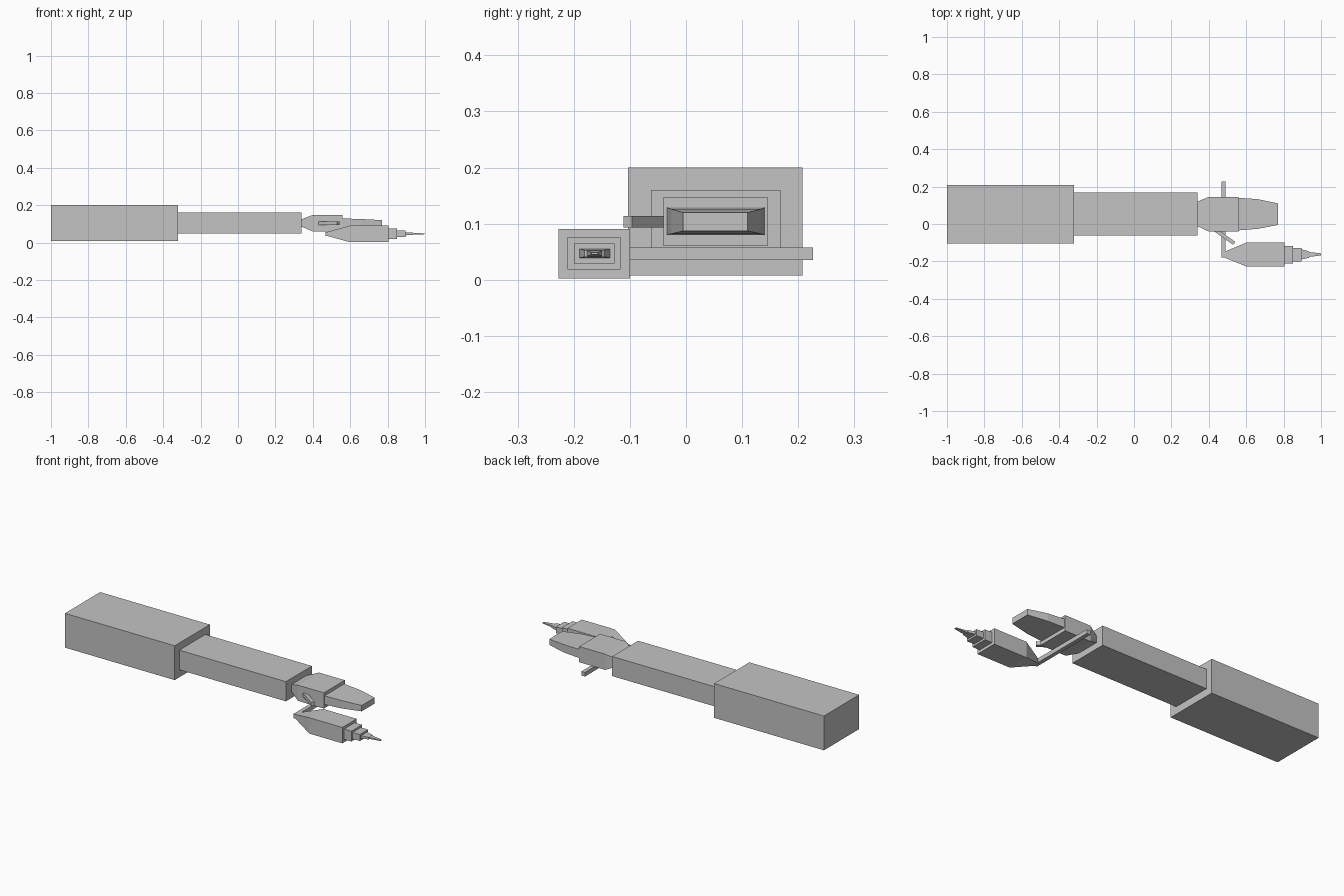
import bpy, bmesh

if "Cube" in bpy.data.objects:
    bpy.data.objects.remove(bpy.data.objects["Cube"])

grey = bpy.data.materials.new("light_grey")
grey.diffuse_color = (0.55, 0.55, 0.55, 1)
grey.use_nodes = True
grey.node_tree.nodes["Principled BSDF"].inputs["Base Color"].default_value = grey.diffuse_color


def loft(name, sections):
    """Closed solid through rectangular sections (x, y0, y1, z0, z1)."""
    bm = bmesh.new()
    rings = [[bm.verts.new(p) for p in
              ((x, y0, z0), (x, y1, z0), (x, y1, z1), (x, y0, z1))]
             for x, y0, y1, z0, z1 in sections]
    for a, b in zip(rings, rings[1:]):
        for i in range(4):
            j = (i + 1) % 4
            bm.faces.new((a[i], a[j], b[j], b[i]))
    bm.faces.new(rings[0][::-1])
    bm.faces.new(rings[-1])
    bmesh.ops.recalc_face_normals(bm, faces=bm.faces)
    finish(name, bm)


def prism(name, outline, z0, z1):
    """Flat outline in plan, extruded upward."""
    bm = bmesh.new()
    face = bm.faces.new([bm.verts.new((x, y, z0)) for x, y in outline])
    new = bmesh.ops.extrude_face_region(bm, geom=[face])["geom"]
    verts = [v for v in new if isinstance(v, bmesh.types.BMVert)]
    bmesh.ops.translate(bm, verts=verts, vec=(0, 0, z1 - z0))
    bmesh.ops.recalc_face_normals(bm, faces=bm.faces)
    finish(name, bm)


def finish(name, bm):
    mesh = bpy.data.meshes.new(name)
    bm.to_mesh(mesh)
    bm.free()
    mesh.materials.append(grey)
    bpy.context.collection.objects.link(bpy.data.objects.new(name, mesh))


def box(name, x0, x1, *yz):
    loft(name, [(x0, *yz), (x1, *yz)])


# Main body
box("rear_hull", -1.0, -0.32, -0.103, 0.208, 0.008, 0.20)
box("middle_hull", -0.32, 0.34, -0.062, 0.168, 0.05, 0.16)

# Neck with a tapered rear end, then the narrowing nose
loft("neck", [(0.34, -0.012, 0.12, 0.085, 0.125),
              (0.40, -0.04, 0.145, 0.06, 0.148),
              (0.56, -0.04, 0.145, 0.06, 0.148)])
loft("nose", [(0.56, -0.034, 0.14, 0.08, 0.129),
              (0.66, -0.026, 0.133, 0.082, 0.126),
              (0.77, -0.005, 0.11, 0.087, 0.12)])

# Cross bar and the slanted arm
box("cross_bar", 0.468, 0.49, -0.178, 0.226, 0.035, 0.058)
prism("slanted_arm", [(0.415, -0.03), (0.45, -0.03),
                      (0.542, -0.096), (0.53, -0.111)], 0.093, 0.114)

# Side pod with a stepped, pointed tip
loft("pod", [(0.48, -0.178, -0.15, 0.035, 0.058),
             (0.60, -0.227, -0.10, 0.002, 0.091),
             (0.805, -0.227, -0.10, 0.002, 0.091)])
box("pod_step_large", 0.805, 0.85, -0.211, -0.117, 0.018, 0.076)
box("pod_step_medium", 0.85, 0.895, -0.20, -0.127, 0.029, 0.065)
loft("pod_step_small", [(0.895, -0.19, -0.135, 0.039, 0.055),
                        (0.935, -0.181, -0.146, 0.041, 0.053)])
loft("pod_tip", [(0.935, -0.176, -0.15, 0.042, 0.052),
                 (1.0, -0.168, -0.157, 0.045, 0.049)])
